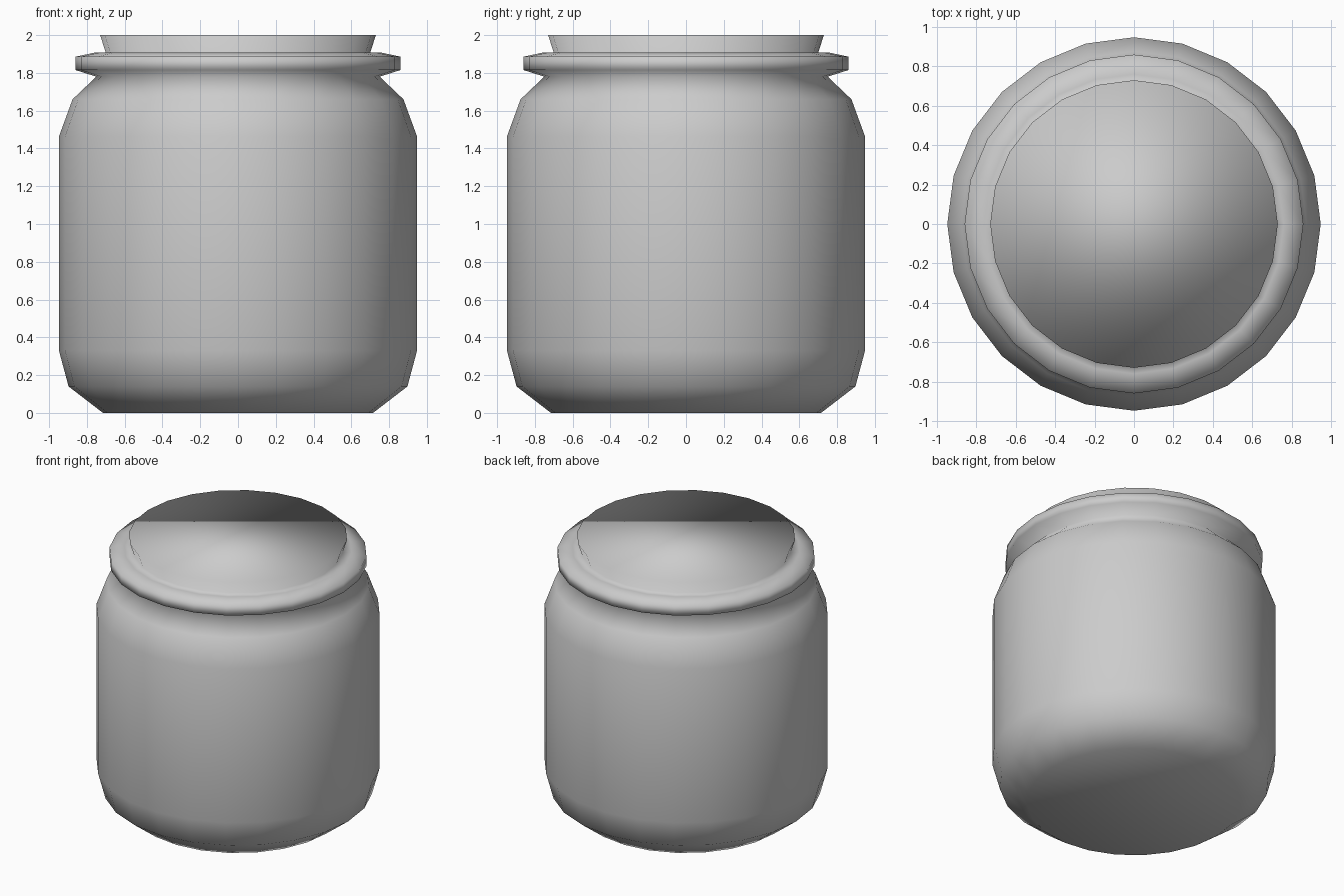
import bpy, bmesh
from math import cos, sin, tau

if "Cube" in bpy.data.objects:
    bpy.data.objects.remove(bpy.data.objects["Cube"])

SIDES = 24

# Outer outline of the jar as (radius, height), from base to mouth
profile = [
    (0.715, 0.0), (0.897, 0.14), (0.948, 0.33),      # rounded foot
    (0.948, 1.463), (0.876, 1.66), (0.75, 1.78),     # wall and shoulder
    (0.86, 1.815), (0.86, 1.886), (0.76, 1.907),     # collar ring
    (0.70, 1.907), (0.73, 2.0),                      # flared stopper
]


def lathe(name, outline):
    """Turn an outline round z and close both ends with flat discs."""
    bm = bmesh.new()
    rings = [[bm.verts.new((r * cos(tau * i / SIDES), r * sin(tau * i / SIDES), z))
              for i in range(SIDES)] for r, z in outline]
    for low, high in zip(rings, rings[1:]):
        for i in range(SIDES):
            j = (i + 1) % SIDES
            bm.faces.new((low[i], low[j], high[j], high[i]))
    bm.faces.new(rings[0][::-1])
    bm.faces.new(rings[-1])
    for face in bm.faces:
        face.smooth = True
    mesh = bpy.data.meshes.new(name)
    bm.to_mesh(mesh)
    bm.free()
    obj = bpy.data.objects.new(name, mesh)
    bpy.context.collection.objects.link(obj)
    return obj


# Jar: body, collar and flat-topped mouth in one smooth skin
lathe("jar", profile)
